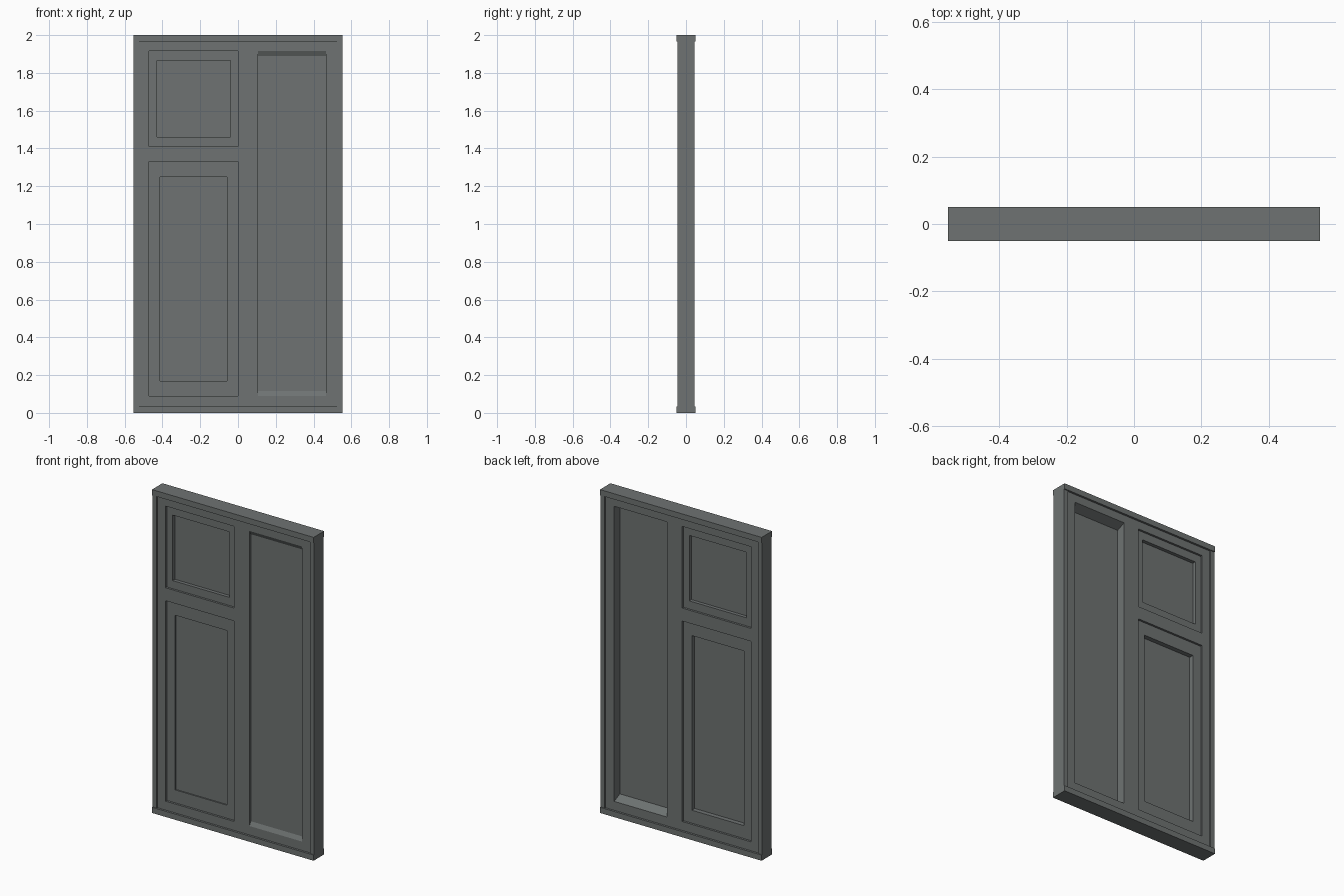
import bpy
import bmesh

old = bpy.data.objects.get("Cube")
if old:
    bpy.data.objects.remove(old, do_unlink=True)

# One painted grey for the whole window
grey = bpy.data.materials.new("slate_grey")
grey.use_nodes = True
colour = (0.156, 0.171, 0.168, 1)
grey.diffuse_color = colour
grey.node_tree.nodes["Principled BSDF"].inputs["Base Color"].default_value = colour


def finish(name, bm):
    bmesh.ops.recalc_face_normals(bm, faces=bm.faces)
    mesh = bpy.data.meshes.new(name)
    bm.to_mesh(mesh)
    bm.free()
    mesh.materials.append(grey)
    obj = bpy.data.objects.new(name, mesh)
    bpy.context.collection.objects.link(obj)
    return obj


def loft(name, sections, closed=False):
    """Bridge rectangles (x0, x1, z0, z1) placed at depths y."""
    bm = bmesh.new()
    loops = []
    for (x0, x1, z0, z1), y in sections:
        corners = [(x0, z0), (x1, z0), (x1, z1), (x0, z1)]
        loops.append([bm.verts.new((x, y, z)) for x, z in corners])
    pairs = list(zip(loops, loops[1:]))
    if closed:
        pairs.append((loops[-1], loops[0]))
    else:
        bm.faces.new(loops[0])
        bm.faces.new(loops[-1])
    for a, b in pairs:
        for i in range(4):
            j = (i + 1) % 4
            bm.faces.new((a[i], a[j], b[j], b[i]))
    return finish(name, bm)


def slab(name, rect, half_depth):
    return loft(name, [(rect, -half_depth), (rect, half_depth)])


def inset(rect, dx, dz):
    x0, x1, z0, z1 = rect
    return (x0 + dx, x1 - dx, z0 + dz, z1 - dz)


W, H = 0.553, 2.0          # half width and height
RIM_X, RIM_Z = 0.525, 0.035
RAIL, STILE, FACE, SASH = 0.051, 0.045, 0.038, 0.025   # half depths

tall = (0.105, 0.465, 0.09, 1.915)
upper = (-0.47, 0.0, 1.41, 1.915)
lower = (-0.47, 0.0, 0.09, 1.33)

# Outer rim
slab("bottom_rail", (-W, W, 0, RIM_Z), RAIL)
slab("top_rail", (-W, W, H - RIM_Z, H), RAIL)
slab("right_stile", (-W, -RIM_X, RIM_Z, H - RIM_Z), STILE)
slab("left_stile", (RIM_X, W, RIM_Z, H - RIM_Z), STILE)

# Inner frame bars around the three openings
z0, z1 = tall[2], tall[3]
slab("inner_bottom_bar", (-RIM_X, RIM_X, RIM_Z, z0), FACE)
slab("inner_top_bar", (-RIM_X, RIM_X, z1, H - RIM_Z), FACE)
slab("inner_right_bar", (-RIM_X, upper[0], z0, z1), FACE)
slab("mullion", (upper[1], tall[0], z0, z1), FACE)
slab("inner_left_bar", (tall[1], RIM_X, z0, z1), FACE)
slab("transom", (upper[0], upper[1], lower[3], upper[2]), FACE)

# Tall fixed pane: its sill and head slope in towards the glass
glass = inset(tall, 0, 0.025)
front, back = -0.025, -0.018
loft("tall_pane", [(glass, front), (glass, back)])
loft("tall_reveal", [(tall, -FACE), (glass, front), (glass, back), (tall, FACE)])\
    .name = "tall_reveal"
reveal = bpy.data.objects["tall_reveal"]
bm = bmesh.new()
bm.from_mesh(reveal.data)
caps = [f for f in bm.faces if abs(f.normal.y) > 0.99 and abs(f.calc_center_median().y) > 0.03]
bmesh.ops.delete(bm, geom=caps, context='FACES_ONLY')
for f in bm.faces:
    f.normal_flip()
bm.to_mesh(reveal.data)
bm.free()


# Recessed sashes with their own panes
def sash(name, rect, dx, dz, pane_front, pane_back):
    hole = inset(rect, dx, dz)
    loft(name + "_sash", [(rect, -SASH), (rect, SASH), (hole, SASH), (hole, -SASH)], True)
    loft(name + "_pane", [(hole, pane_front), (hole, pane_back)])


sash("upper", upper, 0.04, 0.05, -0.003, 0.003)
sash("lower", lower, 0.057, 0.08, -0.017, -0.004)
